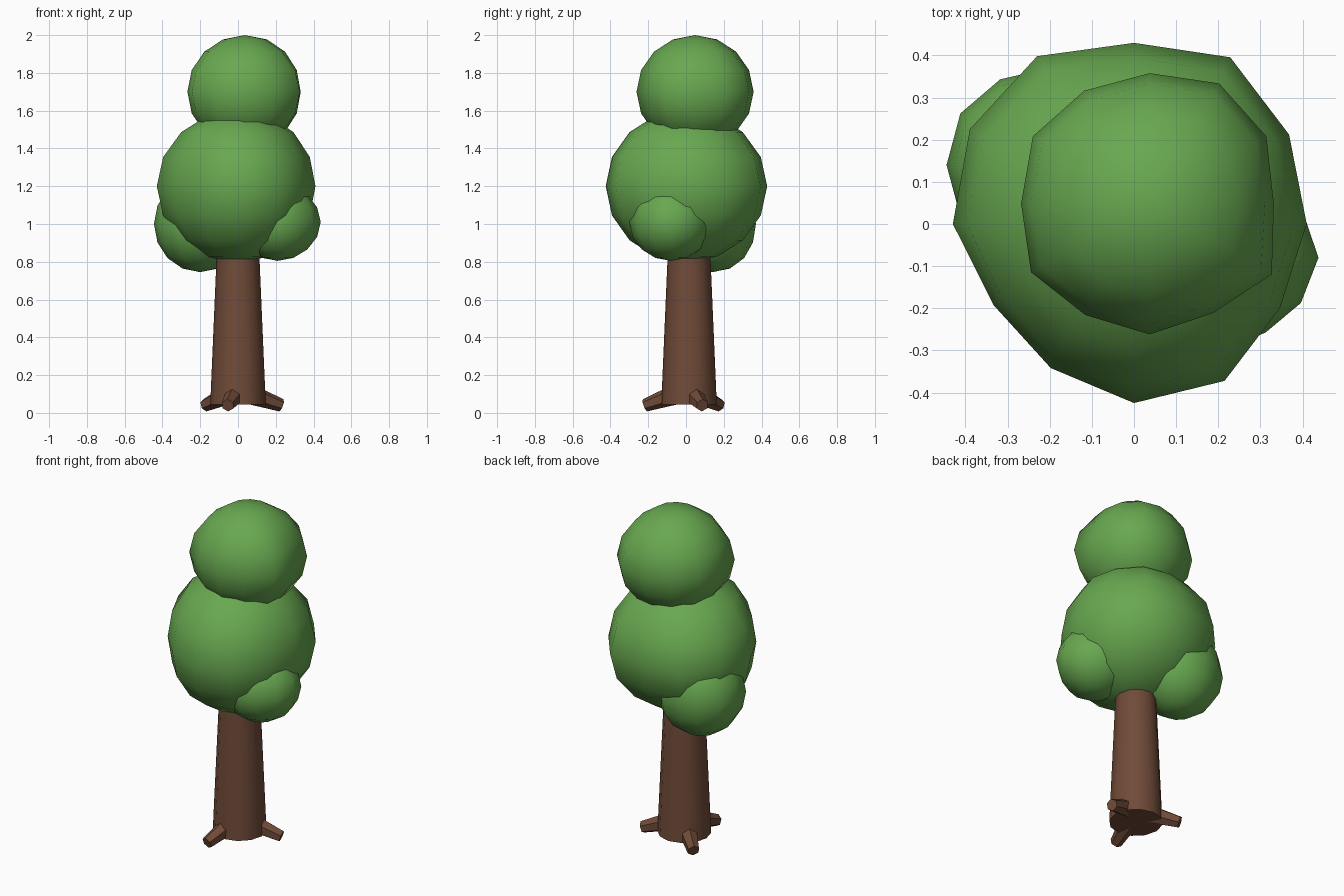
import bpy, bmesh, math
from mathutils import Vector

if "Cube" in bpy.data.objects:
    bpy.data.objects.remove(bpy.data.objects["Cube"])


def material(name, color):
    m = bpy.data.materials.new(name)
    m.diffuse_color = (*color, 1)
    m.use_nodes = True
    m.node_tree.nodes["Principled BSDF"].inputs["Base Color"].default_value = m.diffuse_color
    return m


GREEN = material("leaf green", (0.138, 0.392, 0.08))
BROWN = material("bark brown", (0.162, 0.07, 0.04))


def finish(bm, name, mat, smooth):
    bmesh.ops.recalc_face_normals(bm, faces=bm.faces)
    me = bpy.data.meshes.new(name)
    bm.to_mesh(me)
    bm.free()
    me.materials.append(mat)
    ob = bpy.data.objects.new(name, me)
    bpy.context.collection.objects.link(ob)
    bpy.ops.object.select_all(action='DESELECT')
    ob.select_set(True)
    bpy.context.view_layer.objects.active = ob
    if smooth:
        bpy.ops.object.shade_smooth_by_angle(angle=math.radians(smooth))
    return ob


def leaf_ball(name, center, radius, height, outline):
    """Twelve-sided ball whose outline varies in radius around its waist."""
    bm = bmesh.new()
    bmesh.ops.create_uvsphere(bm, u_segments=12, v_segments=8, radius=1)
    for v in bm.verts:
        x, y, z = v.co
        i = round(math.atan2(y, x) / math.radians(30)) % 12
        waist = math.hypot(x, y) ** 2
        r = radius + (outline[i] - radius) * waist
        v.co = Vector((x * r, y * r, z * height)) + Vector(center)
    finish(bm, name, GREEN, 80)


# Foliage: outline radii run counterclockwise from +x
leaf_ball("main_foliage", (0, 0, 1.2), 0.42, 0.405,
          (.41, .425, .457, .43, .46, .45, .43, .385, .395, .425, .43, .40))
leaf_ball("top_foliage", (.037, .048, 1.7), 0.305, 0.30,
          (.295, .32, .33, .31, .31, .32, .305, .325, .305, .31, .30, .335))
leaf_ball("left_foliage", (-.2, .14, 1.0), 0.245, 0.255,
          (.245, .245, .24, .23, .235, .245, .245, .245, .25, .25, .24, .24))
leaf_ball("right_foliage", (.21, -.08, 1.01), 0.215, 0.205,
          (.228, .22, .22, .22, .215, .21, .21, .21, .21, .22, .205, .215))


def tapered(name, start, end, r1, r2, sides, smooth):
    """Closed tapered prism between two points."""
    start, end = Vector(start), Vector(end)
    bm = bmesh.new()
    bmesh.ops.create_cone(bm, cap_ends=True, segments=sides, radius1=r1,
                          radius2=r2, depth=(end - start).length)
    rot = (end - start).to_track_quat('Z', 'Y')
    for v in bm.verts:
        v.co = rot @ v.co + (start + end) / 2
    finish(bm, name, BROWN, smooth)


# Trunk and three spreading roots
TY = 0.016
tapered("trunk", (0, TY, .045), (0, TY, 1.0), .147, .106, 12, 40)
for k in range(3):
    a = math.radians(17 + 120 * k)
    c, s = math.cos(a), math.sin(a)
    tapered(f"root_{k + 1}", (.08 * c, TY + .08 * s, .095),
            (.24 * c, TY + .24 * s, .04), .053, .034, 6, 0)
